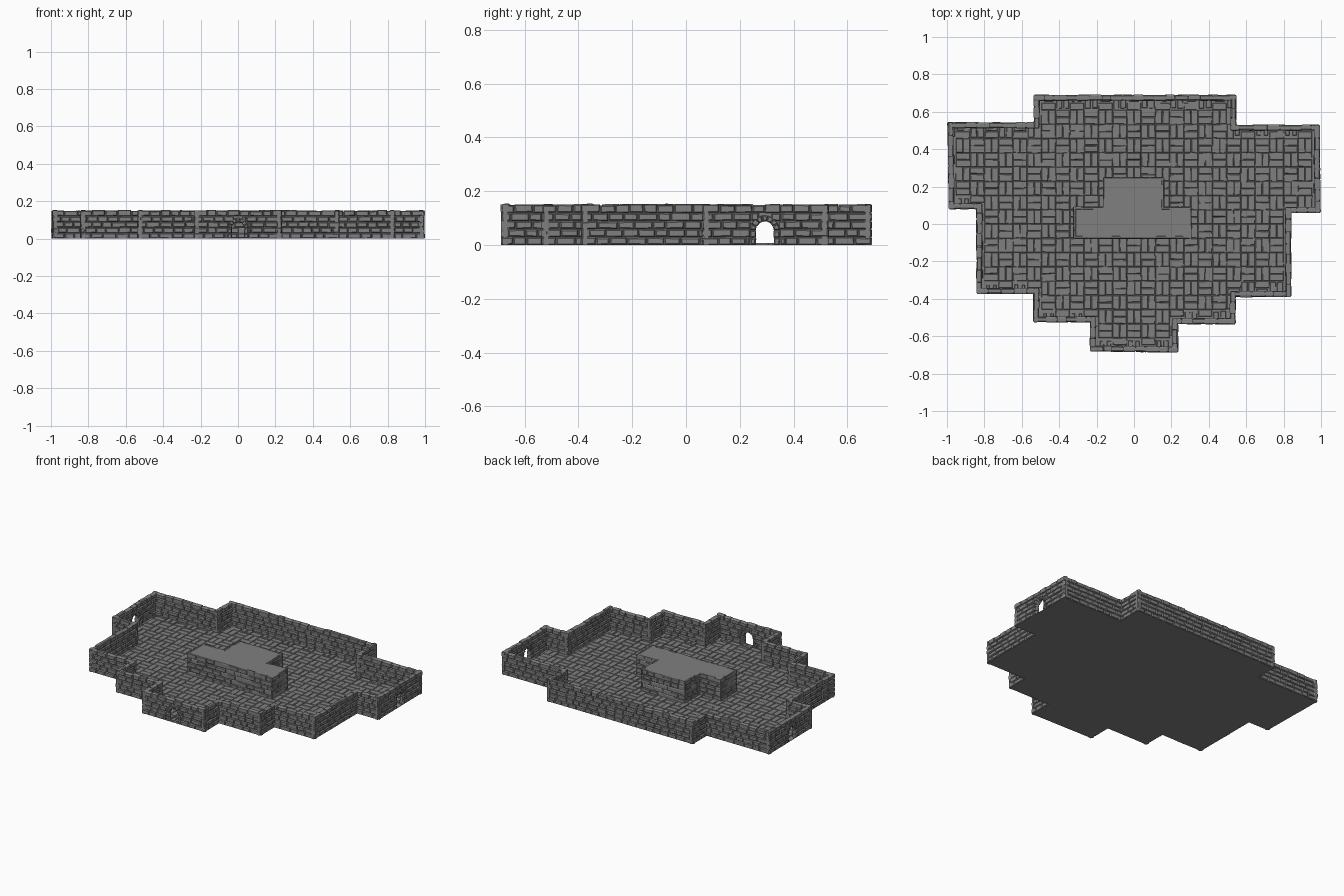
import bpy, bmesh, math, random
from mathutils import Vector

random.seed(4)
if "Cube" in bpy.data.objects:
    bpy.data.objects.remove(bpy.data.objects["Cube"])

COURSES, COURSE_H = 5, 0.03
WALL_T, WALL_TOP = 0.03, 0.143
DOOR_R, DOOR_SPRING, ARCH_R = 0.033, 0.055, 0.055
FLOOR_Z = 0.002

STONE = bpy.data.materials.new("grey stone")
STONE.use_nodes = True
STONE.diffuse_color = (0.214, 0.214, 0.214, 1)
bsdf = STONE.node_tree.nodes["Principled BSDF"]
bsdf.inputs["Base Color"].default_value = STONE.diffuse_color
bsdf.inputs["Roughness"].default_value = 0.9


def finish(bm, name):
    bmesh.ops.recalc_face_normals(bm, faces=bm.faces)
    mesh = bpy.data.meshes.new(name)
    bm.to_mesh(mesh)
    bm.free()
    mesh.materials.append(STONE)
    bpy.context.collection.objects.link(bpy.data.objects.new(name, mesh))


def loft(bm, rings):
    """Close a solid through a stack of matching polygons."""
    loops = [[bm.verts.new(p) for p in ring] for ring in rings]
    bm.faces.new(loops[0][::-1])
    bm.faces.new(loops[-1])
    n = len(loops[0])
    for lo, hi in zip(loops, loops[1:]):
        for i in range(n):
            j = (i + 1) % n
            bm.faces.new((lo[i], lo[j], hi[j], hi[i]))


def prism(bm, bottom, shift):
    loft(bm, [bottom, [p + shift for p in bottom]])


def jit(s):
    return random.uniform(-s, s)


def shrink(quad, amount):
    """Pull the corners of a flat quad towards its middle on both axes."""
    mx, my = (sum(c) / 4 for c in zip(*quad))

    def pull(v, m):
        return v - math.copysign(min(amount, abs(v - m) * 0.6), v - m)
    return [(pull(x, mx), pull(y, my)) for x, y in quad]


def inset(outline, d):
    """Move a counter-clockwise right-angled outline inwards."""
    pts = []
    for i, p in enumerate(outline):
        e1 = (p - outline[i - 1]).normalized()
        e2 = (outline[(i + 1) % len(outline)] - p).normalized()
        pts.append(p + d * Vector((-e1.y - e2.y, e1.x + e2.x, 0)))
    return pts


def inside(x, y, outline):
    hit = False
    for i, b in enumerate(outline):
        a = outline[i - 1]
        if (a.y > y) != (b.y > y) and x < a.x + (y - a.y) * (b.x - a.x) / (b.y - a.y):
            hit = not hit
    return hit


def masonry(bm, core, a, b, thick, ext0, ext1, door=None):
    """Lay courses of rough bricks from a to b, around an optional arch."""
    along = (b - a).normalized()
    inward = Vector((-along.y, along.x, 0))
    length = (b - a).length
    skin = thick * 0.22

    def at(t, z, d=0.0):
        return a + along * t + inward * d + Vector((0, 0, z))

    def stone(quad):
        # full size at the core, tapering to a smaller face on both sides
        quad = [(t + jit(0.0012), max(z + jit(0.0012), 0)) for t, z in quad]
        face = shrink(quad, random.uniform(0.003, 0.005))
        d0, d1 = jit(0.002), thick + jit(0.002)
        loft(bm, [[at(t, z, d) for t, z in ring] for ring, d in
                  ((face, d0), (quad, skin), (quad, thick - skin), (face, d1))])

    def brick(t0, t1, z0, z1):
        if t1 - t0 > 0.008:
            g = random.uniform(0.0005, 0.0015)
            stone([(t0 + g, z0), (t1 - g, z0), (t1 - g, z1), (t0 + g, z1)])

    for row in range(COURSES):
        z0 = row * COURSE_H
        mid = z0 + COURSE_H / 2
        t = -ext0 - (row % 2) * 0.03
        while t < length + ext1:
            t1 = t + random.uniform(0.045, 0.075)
            if length + ext1 - t1 < 0.02:
                t1 = length + ext1
            lo, hi = max(t, -ext0), min(t1, length + ext1)
            top = z0 + COURSE_H - random.uniform(0.001, 0.003)
            if row == COURSES - 1:
                top = random.uniform(0.147, 0.153)
            w = 0
            if door is not None:
                w = math.sqrt(max(0, ARCH_R ** 2 - max(0, mid - DOOR_SPRING) ** 2))
            if w:
                brick(lo, min(hi, door - w), z0, top)
                brick(max(lo, door + w), hi, z0, top)
            else:
                brick(lo, hi, z0, top)
            t = t1

    # wall core, cut out under the arch
    profile = [(-ext0, 0)]
    if door is not None:
        r = DOOR_R + 0.002
        profile.append((door - r, 0))
        profile += [(door - r * math.cos(k * math.pi / 12),
                     DOOR_SPRING + r * math.sin(k * math.pi / 12)) for k in range(13)]
        profile.append((door + r, 0))
    profile += [(length + ext1, 0), (length + ext1, WALL_TOP), (-ext0, WALL_TOP)]
    prism(core, [at(t, z, skin) for t, z in profile], inward * (thick - 2 * skin))

    # jamb stones and arch stones
    if door is not None:
        for side in (-1, 1):
            for k in range(2):
                z0, z1 = k * DOOR_SPRING / 2, (k + 1) * DOOR_SPRING / 2 - 0.002
                stone([(door + side * r, z) for r, z in
                       ((DOOR_R, z0), (ARCH_R, z0), (ARCH_R, z1), (DOOR_R, z1))])
        for k in range(7):
            p, q = (k + 0.04) * math.pi / 7, (k + 0.96) * math.pi / 7
            stone([(door + r * math.cos(g), DOOR_SPRING + r * math.sin(g))
                   for r, g in ((DOOR_R, p), (ARCH_R, p), (ARCH_R, q), (DOOR_R, q))])


def wall_ring(name, outline, thick, doors=()):
    bm, core = bmesh.new(), bmesh.new()
    n = len(outline)
    edges = [outline[(i + 1) % n] - outline[i] for i in range(n)]
    for i in range(n):
        a, b = outline[i], outline[(i + 1) % n]
        # fill the inner corner where the outline turns back on itself
        ext0 = thick if edges[i - 1].cross(edges[i]).z < 0 else 0
        ext1 = thick if edges[i].cross(edges[(i + 1) % n]).z < 0 else 0
        door = None
        for p in doors:
            t = (p - a).dot(edges[i].normalized())
            if 0 < t < edges[i].length and (a + edges[i].normalized() * t - p).length < 0.03:
                door = t
        masonry(bm, core, a, b, thick, ext0, ext1, door)
    finish(bm, name + "_bricks")
    finish(core, name + "_core")


def points(*xy):
    return [Vector((x, y, 0)) for x, y in xy]


room = points((-0.235, -0.68), (0.235, -0.687), (0.235, -0.535), (0.543, -0.535),
              (0.543, -0.39), (0.84, -0.39), (0.84, 0.06), (0.997, 0.06),
              (0.992, 0.53), (0.547, 0.53), (0.547, 0.69), (-0.535, 0.69),
              (-0.535, 0.543), (-0.997, 0.543), (-0.99, 0.08), (-0.842, 0.08),
              (-0.842, -0.373), (-0.538, -0.373), (-0.538, -0.525), (-0.235, -0.525))
block = points((-0.324, -0.079), (0.307, -0.079), (0.307, 0.092), (0.162, 0.092),
               (0.162, 0.249), (-0.165, 0.249), (-0.165, 0.092), (-0.324, 0.092))

# outer walls with three arched doorways
wall_ring("outer_wall", room, WALL_T, points((0.99, 0.293), (-0.99, 0.293), (0, -0.685)))

# raised centre block: brick skin around a solid with a plain top
wall_ring("centre_block", block, 0.016)
bm = bmesh.new()
prism(bm, inset(block, 0.007), Vector((0, 0, 0.149)))
finish(bm, "centre_block_cap")

# floor slab
bm = bmesh.new()
prism(bm, inset(room, 0.004), Vector((0, 0, FLOOR_Z)))
finish(bm, "floor_slab")

# paving stones laid in alternating pairs, with sloping sides
bm = bmesh.new()
limit, CELL = inset(room, 0.01), 0.0762
for i in range(-13, 14):
    for j in range(-10, 10):
        for half in (-1, 1):
            cx, cy = i * CELL, (j + 0.5) * CELL
            hx = hy = CELL / 2
            if (i + j) % 2:
                cx, hx = cx + half * CELL / 4, CELL / 4
            else:
                cy, hy = cy + half * CELL / 4, CELL / 4
            if not inside(cx, cy, limit):
                continue
            quad = [(cx + sx * hx + jit(0.0015), cy + sy * hy + jit(0.0015))
                    for sx, sy in ((-1, -1), (1, -1), (1, 1), (-1, 1))]
            # trim edge stones until they fit between the walls
            while not all(inside(x, y, limit) for x, y in quad):
                quad = [(x + (cx - x) * 0.12, y + (cy - y) * 0.12) for x, y in quad]
            if all(inside(x, y, block) for x, y in quad):
                continue
            top = FLOOR_Z + random.uniform(0.004, 0.006)
            face = shrink(quad, random.uniform(0.002, 0.004))
            loft(bm, [[Vector((x, y, z)) for x, y in ring] for ring, z in
                      ((quad, FLOOR_Z - 0.001), (face, top))])
finish(bm, "floor_paving")
